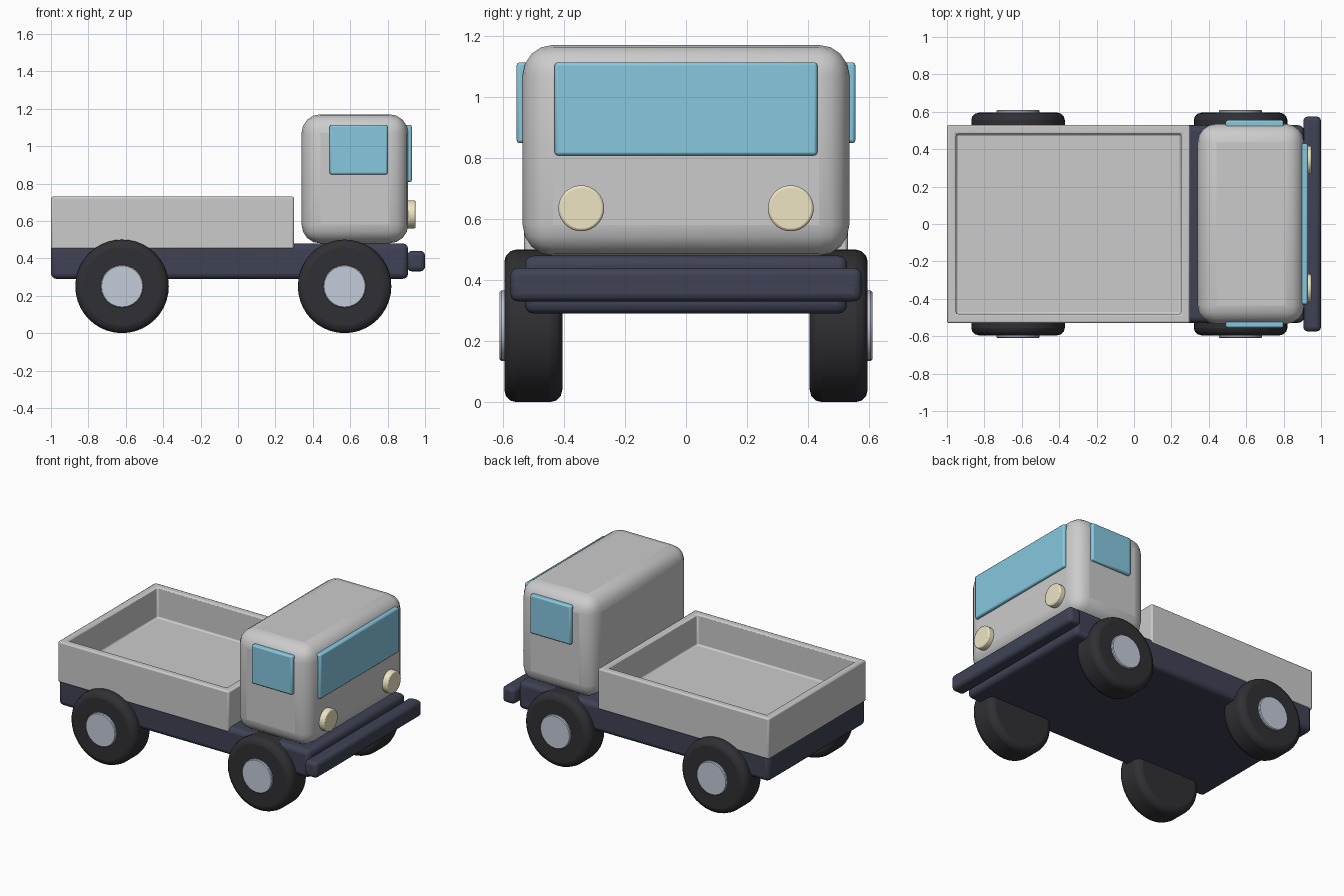
import bpy, bmesh, math

if "Cube" in bpy.data.objects:
    bpy.data.objects.remove(bpy.data.objects["Cube"])


def material(name, rgb):
    m = bpy.data.materials.new(name)
    m.diffuse_color = (*rgb, 1)
    m.use_nodes = True
    m.node_tree.nodes["Principled BSDF"].inputs["Base Color"].default_value = m.diffuse_color
    return m


NAVY = material("navy", (0.05, 0.055, 0.09))
RUBBER = material("rubber", (0.03, 0.03, 0.035))
METAL = material("metal", (0.55, 0.6, 0.7))
GLASS = material("glass", (0.24, 0.58, 0.74))
LAMP = material("lamp", (0.85, 0.78, 0.55))


def finish(ob, name, mat, bevel, segments):
    ob.name = ob.data.name = name
    if mat:
        ob.data.materials.append(mat)
    mod = ob.modifiers.new("Bevel", 'BEVEL')
    mod.width, mod.segments = bevel, segments
    mod.limit_method, mod.angle_limit = 'ANGLE', math.radians(40)
    bpy.ops.object.shade_smooth_by_angle(angle=math.radians(35))
    return ob


def box(name, x, y, z, mat=None, bevel=0.01, segments=2):
    """Rounded box given by its (min, max) range on each axis."""
    bpy.ops.mesh.primitive_cube_add(size=1, location=[sum(r) / 2 for r in (x, y, z)])
    ob = bpy.context.object
    ob.scale = [r[1] - r[0] for r in (x, y, z)]
    bpy.ops.object.transform_apply(location=False, rotation=False, scale=True)
    return finish(ob, name, mat, bevel, segments)


def disc(name, centre, radius, depth, axis, mat, bevel, sides, segments=2):
    """Rounded cylinder along the x or y axis."""
    rot = (0, math.pi / 2, 0) if axis == 'x' else (math.pi / 2, 0, 0)
    bpy.ops.mesh.primitive_cylinder_add(vertices=sides, radius=radius, depth=depth,
                                        location=centre, rotation=rot)
    return finish(bpy.context.object, name, mat, bevel, segments)


# Chassis and bumper
box("chassis", (-1, 0.91), (-0.528, 0.528), (0.29, 0.48), NAVY, 0.03, 3)
box("front_bumper", (0.905, 1), (-0.575, 0.575), (0.33, 0.44), NAVY, 0.025, 3)

# Cab with windows
box("cab", (0.34, 0.91), (-0.535, 0.535), (0.48, 1.17), None, 0.1, 4)
box("windscreen", (0.88, 0.93), (-0.43, 0.43), (0.808, 1.113), GLASS, 0.01)

# Open cargo bed: inset the top face and sink it
bed = box("cargo_bed", (-1, 0.30), (-0.53, 0.53), (0.45, 0.73), None, 0.01)
bm = bmesh.new()
bm.from_mesh(bed.data)
top = max(bm.faces, key=lambda f: f.calc_center_median().z)
bmesh.ops.inset_region(bm, faces=[top], thickness=0.07)
sunk = bmesh.ops.extrude_discrete_faces(bm, faces=[top])["faces"][0]
bmesh.ops.translate(bm, verts=sunk.verts, vec=(0, 0, -0.21))
bm.to_mesh(bed.data)
bm.free()
bpy.ops.object.shade_smooth_by_angle(angle=math.radians(35))

# Mirrored parts: side windows, headlights, wheels and hubs
for s, side in ((-1, "right"), (1, "left")):
    box(f"side_window_{side}", (0.49, 0.80), sorted((s * 0.51, s * 0.555)),
        (0.848, 1.113), GLASS, 0.01)
    disc(f"headlight_{side}", (0.92, s * 0.343, 0.635), 0.075, 0.06, 'x', LAMP, 0.008, 32)
    for x, end in ((-0.62, "rear"), (0.57, "front")):
        disc(f"{end}_wheel_{side}", (x, s * 0.5, 0.25), 0.25, 0.19, 'y', RUBBER, 0.04, 40, 3)
        disc(f"{end}_hub_{side}", (x, s * 0.58, 0.25), 0.115, 0.06, 'y', METAL, 0.005, 24, 1)
